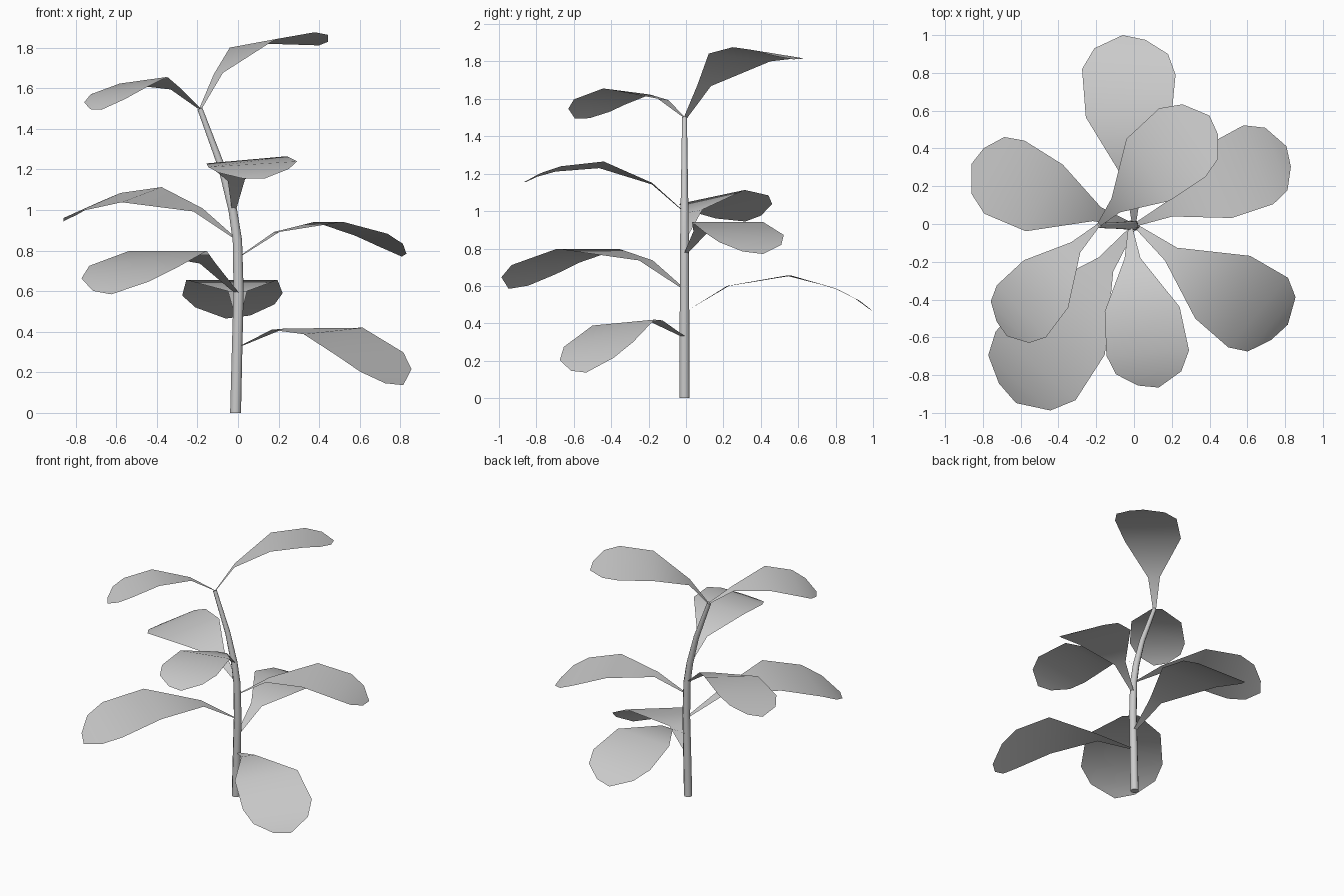
import bpy
from math import radians, cos, sin, tau
from mathutils import Vector, Matrix

if "Cube" in bpy.data.objects:
    bpy.data.objects.remove(bpy.data.objects["Cube"])


def make_object(name, verts, faces):
    mesh = bpy.data.meshes.new(name)
    mesh.from_pydata(verts, [], faces)
    mesh.shade_smooth()
    obj = bpy.data.objects.new(name, mesh)
    bpy.context.collection.objects.link(obj)
    return obj


# Stem: tapered tube through (x, z, radius), leaning left near the top
STEM = [(-.012, 0, .029), (-.004, .33, .028), (.003, .6, .027), (-.003, .85, .025),
        (-.026, 1.0, .023), (-.08, 1.21, .019), (-.188, 1.5, .014)]
SIDES = 8
verts = []
for i, (x, z, r) in enumerate(STEM):
    a, b = STEM[max(i - 1, 0)], STEM[min(i + 1, len(STEM) - 1)]
    t = Vector((b[0] - a[0], 0, b[1] - a[1])).normalized()
    if i == 0:
        t = Vector((0, 0, 1))
    side = Vector((t.z, 0, -t.x))
    for k in range(SIDES):
        ang = tau * (k + .5) / SIDES
        verts.append(Vector((x, -.008, z)) + side * r * cos(ang) + Vector((0, r * sin(ang), 0)))
faces = [(i * SIDES + k, i * SIDES + (k + 1) % SIDES,
          (i + 1) * SIDES + (k + 1) % SIDES, (i + 1) * SIDES + k)
         for i in range(len(STEM) - 1) for k in range(SIDES)]
faces.append(tuple(reversed(range(SIDES))))
faces.append(tuple(range(len(verts) - SIDES, len(verts))))
make_object("stem", verts, faces)
stem = bpy.data.objects["stem"]
bpy.context.view_layer.objects.active = stem
stem.select_set(True)
bpy.ops.object.shade_smooth_by_angle(angle=radians(50))

# Leaf rows: left forward, left side, right forward, right side, left height, right height
ROWS = [(0, .012, 0, -.012, 0, 0),
        (.22, .05, .21, -.045, .13, .13),
        (.555, .255, .525, -.195, .185, .185),
        (.81, .275, .78, -.22, .108, .12),
        (.92, .21, .89, -.18, .05, .065),
        (.99, .06, .965, -.06, -.005, .01)]


def leaf(name, base, heading, pitch=0, roll=0, size=1):
    turn = (Matrix.Translation(base) @ Matrix.Rotation(radians(heading), 4, 'Z')
            @ Matrix.Rotation(radians(-pitch), 4, 'Y')
            @ Matrix.Rotation(radians(roll), 4, 'X') @ Matrix.Scale(size, 4))
    pts = []
    for lf, ls, rf, rs, lz, rz in ROWS:
        pts += [turn @ Vector((lf, ls, lz)), turn @ Vector((rf, rs, rz))]
    quads = [(2 * i, 2 * i + 1, 2 * i + 3, 2 * i + 2) for i in range(len(ROWS) - 1)]
    make_object(name, pts, quads)


# Leaves from bottom to top
leaf("leaf_low_right", (.015, -.015, .33), -36.5, -11.5, 5, .98)
leaf("leaf_low_back", (0, .01, .47), 90, 0, 0, 1)
leaf("leaf_mid_front_left", (-.005, -.02, .59), 232.8, 0, 0, 1.125)
leaf("leaf_mid_right", (.015, 0, .775), 24, 0, 0, .9)
leaf("leaf_mid_left", (-.02, 0, .865), 156, 6, -11, .91)
leaf("leaf_upper_front", (-.02, -.015, 1.0), 276.5, 10.2, 4.5, .885)
leaf("leaf_top_front_left", (-.19, -.008, 1.5), 227, -.5, 5.5, .765)
leaf("leaf_top_back_right", (-.187, -.005, 1.495), 41, 21.8, -8, .89)
